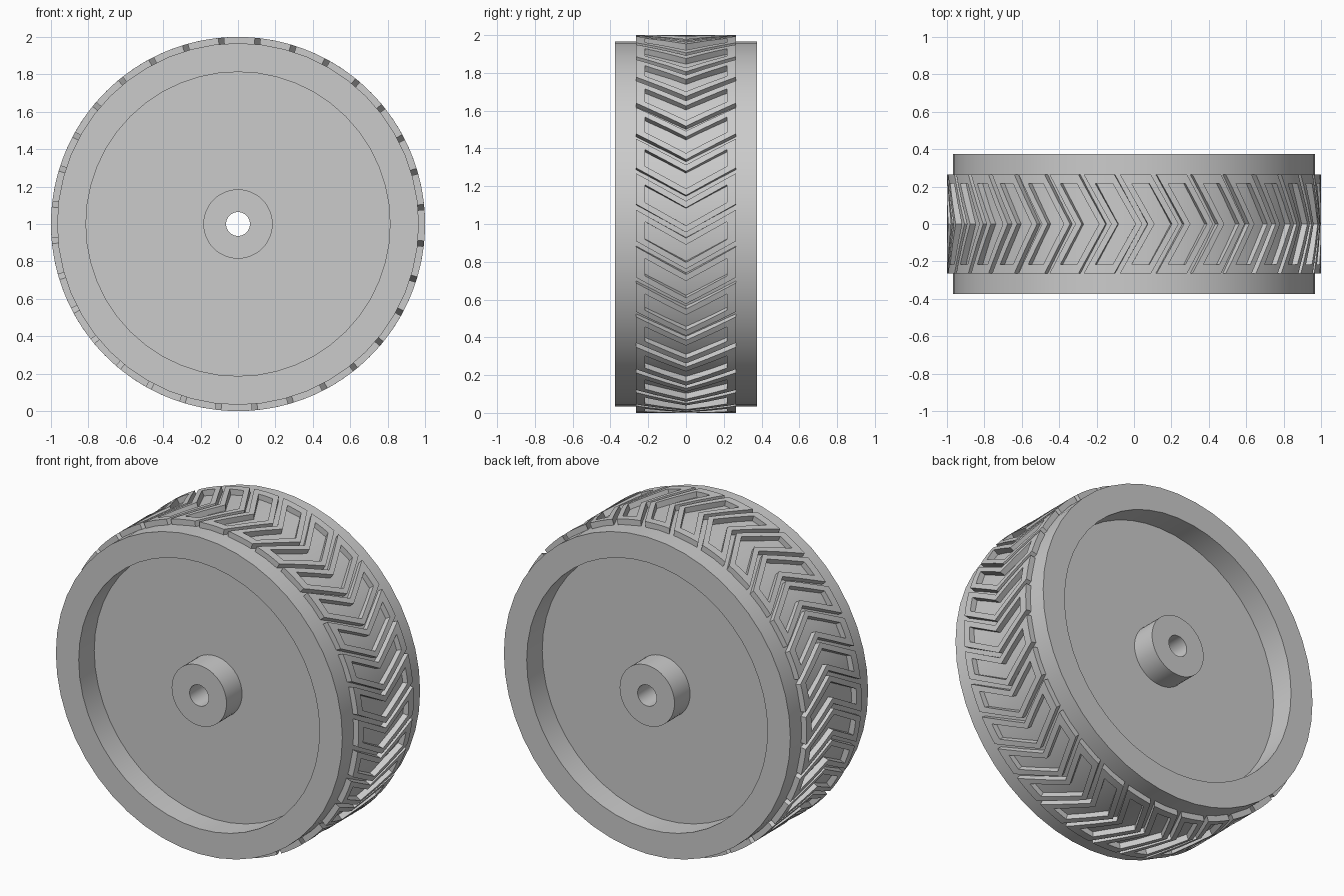
import bpy
import bmesh
from math import radians, sin, cos, tau
from mathutils import Vector

cube = bpy.data.objects.get("Cube")
if cube:
    bpy.data.objects.remove(cube, do_unlink=True)

grey = bpy.data.materials.new("plain grey")
grey.use_nodes = True
colour = (0.6, 0.6, 0.6, 1)
grey.diffuse_color = colour
grey.node_tree.nodes["Principled BSDF"].inputs["Base Color"].default_value = colour

AXLE = Vector((0, 0, 1))


def polar(radius, angle, y):
    return AXLE + Vector((radius * cos(angle), y, radius * sin(angle)))


def finish(name, bm):
    bmesh.ops.recalc_face_normals(bm, faces=bm.faces)
    mesh = bpy.data.meshes.new(name)
    bm.to_mesh(mesh)
    bm.free()
    mesh.materials.append(grey)
    obj = bpy.data.objects.new(name, mesh)
    bpy.context.collection.objects.link(obj)
    bpy.ops.object.select_all(action="DESELECT")
    obj.select_set(True)
    bpy.context.view_layer.objects.active = obj
    bpy.ops.object.shade_smooth_by_angle(angle=radians(25))
    return obj


# Wheel body: one closed profile (radius, y) turned about the axle
HALF, FLOOR = 0.375, 0.225
RIM, RECESS, HUB, BORE = 0.967, 0.813, 0.185, 0.064
front = [(BORE, -HALF), (HUB, -HALF), (HUB, -FLOOR),
         (RECESS, -FLOOR), (RECESS, -HALF), (RIM, -HALF)]
profile = front + [(r, -y) for r, y in reversed(front)]
STEPS = 48

bm = bmesh.new()
rings = [[bm.verts.new(polar(r, tau * i / STEPS, y)) for r, y in profile]
         for i in range(STEPS)]
for i in range(STEPS):
    a, b = rings[i], rings[(i + 1) % STEPS]
    for j in range(len(profile)):
        k = (j + 1) % len(profile)
        bm.faces.new((a[j], a[k], b[k], b[j]))
finish("wheel_body", bm)

# Tread: chevron blocks, each a raised frame around a chevron pocket
BLOCKS = 32
PITCH = tau / BLOCKS
GAP, WALL, SKEW = 0.03, 0.036, 0.15
EDGE, POCKET = 0.265, 0.217
width = PITCH - GAP
columns = [0, WALL, width / 2, width - WALL, width]
half_rows = [EDGE, POCKET, POCKET / 2]
rows = [-y for y in half_rows] + [0] + half_rows[::-1]
START = radians(5.2) + GAP / 2 - SKEW

bm = bmesh.new()
for n in range(BLOCKS):
    grid = [[bm.verts.new(polar(1, START + n * PITCH + t + SKEW * abs(y) / EDGE, y))
             for t in columns] for y in rows]
    for i in range(len(rows) - 1):
        for j in range(len(columns) - 1):
            in_pocket = 0 < i < len(rows) - 2 and 0 < j < len(columns) - 2
            if not in_pocket:
                bm.faces.new((grid[i][j], grid[i][j + 1],
                              grid[i + 1][j + 1], grid[i + 1][j]))
bmesh.ops.delete(bm, geom=[v for v in bm.verts if not v.link_faces], context="VERTS")

# Sink the frames into the body so each becomes a closed solid
tops = bm.faces[:]
sunk = bmesh.ops.extrude_face_region(bm, geom=tops, use_keep_orig=True)
for v in (g for g in sunk["geom"] if isinstance(g, bmesh.types.BMVert)):
    v.co.x *= 0.955
    v.co.z = 1 + (v.co.z - 1) * 0.955
finish("chevron_tread", bm)
